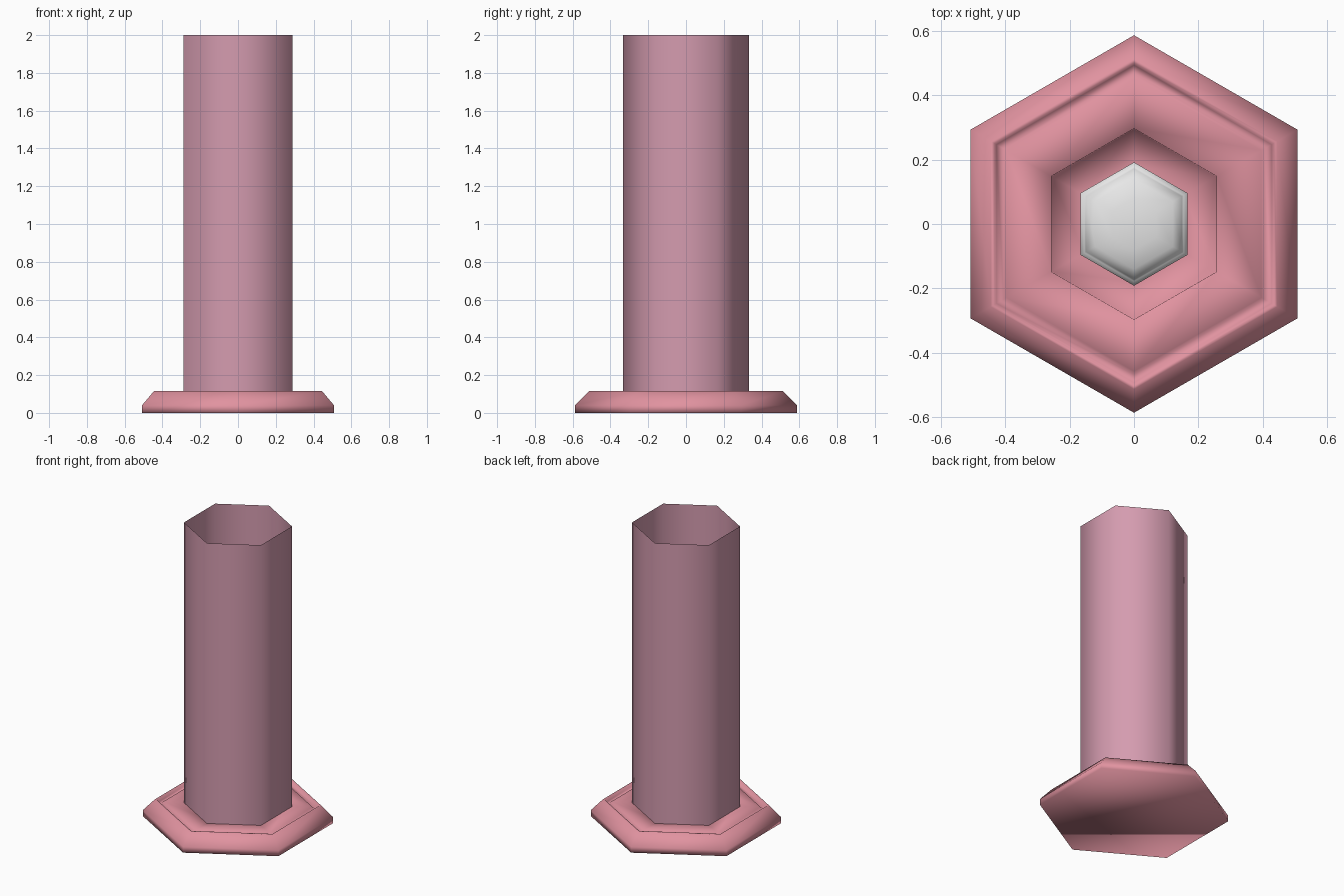
import bpy, bmesh, math

if "Cube" in bpy.data.objects:
    bpy.data.objects.remove(bpy.data.objects["Cube"])


def material(name, rgb):
    m = bpy.data.materials.new(name)
    m.diffuse_color = (*rgb, 1.0)
    m.use_nodes = True
    m.node_tree.nodes["Principled BSDF"].inputs["Base Color"].default_value = m.diffuse_color
    return m


def hex_lathe(name, profile, mat, cap_start=False, cap_end=False):
    """Sweep a (corner radius, height) profile round six corners, points on +-y."""
    bm = bmesh.new()
    rings = []
    for r, z in profile:
        rings.append([bm.verts.new((r * math.cos(math.radians(90 + 60 * k)),
                                    r * math.sin(math.radians(90 + 60 * k)), z))
                      for k in range(6)])
    for a, b in zip(rings, rings[1:]):
        for k in range(6):
            n = (k + 1) % 6
            bm.faces.new((a[k], a[n], b[n], b[k]))
    if cap_start:
        bm.faces.new(rings[0][::-1])
    if cap_end:
        bm.faces.new(rings[-1])
    for f in bm.faces:
        f.smooth = True
    mesh = bpy.data.meshes.new(name)
    bm.to_mesh(mesh)
    bm.free()
    mesh.materials.append(mat)
    ob = bpy.data.objects.new(name, mesh)
    bpy.context.collection.objects.link(ob)
    return ob


pink = material("base pink", (0.75, 0.29, 0.35))
mauve = material("beam mauve pink", (0.66, 0.33, 0.43))
white = material("emitter white", (0.8, 0.8, 0.8))

# Pad: chamfered rim, narrow groove, flat plate and central well
hex_lathe("base_pad", [
    (0.587, 0.0), (0.587, 0.04), (0.514, 0.115), (0.502, 0.115),
    (0.494, 0.095), (0.468, 0.095), (0.458, 0.105),
    (0.297, 0.10), (0.295, 0.04), (0.18, 0.04),
], pink, cap_start=True, cap_end=True)

# Small domed emitter with a thin lip, sitting in the well
hex_lathe("emitter_dome", [
    (0.192, 0.038), (0.192, 0.06), (0.178, 0.064), (0.172, 0.085),
    (0.14, 0.105), (0.08, 0.118), (0.02, 0.122),
], white, cap_start=True, cap_end=True)

# Thin open-ended tube rising from the plate
hex_lathe("beam_tube", [(0.333, 0.098), (0.333, 2.0)], mauve)
